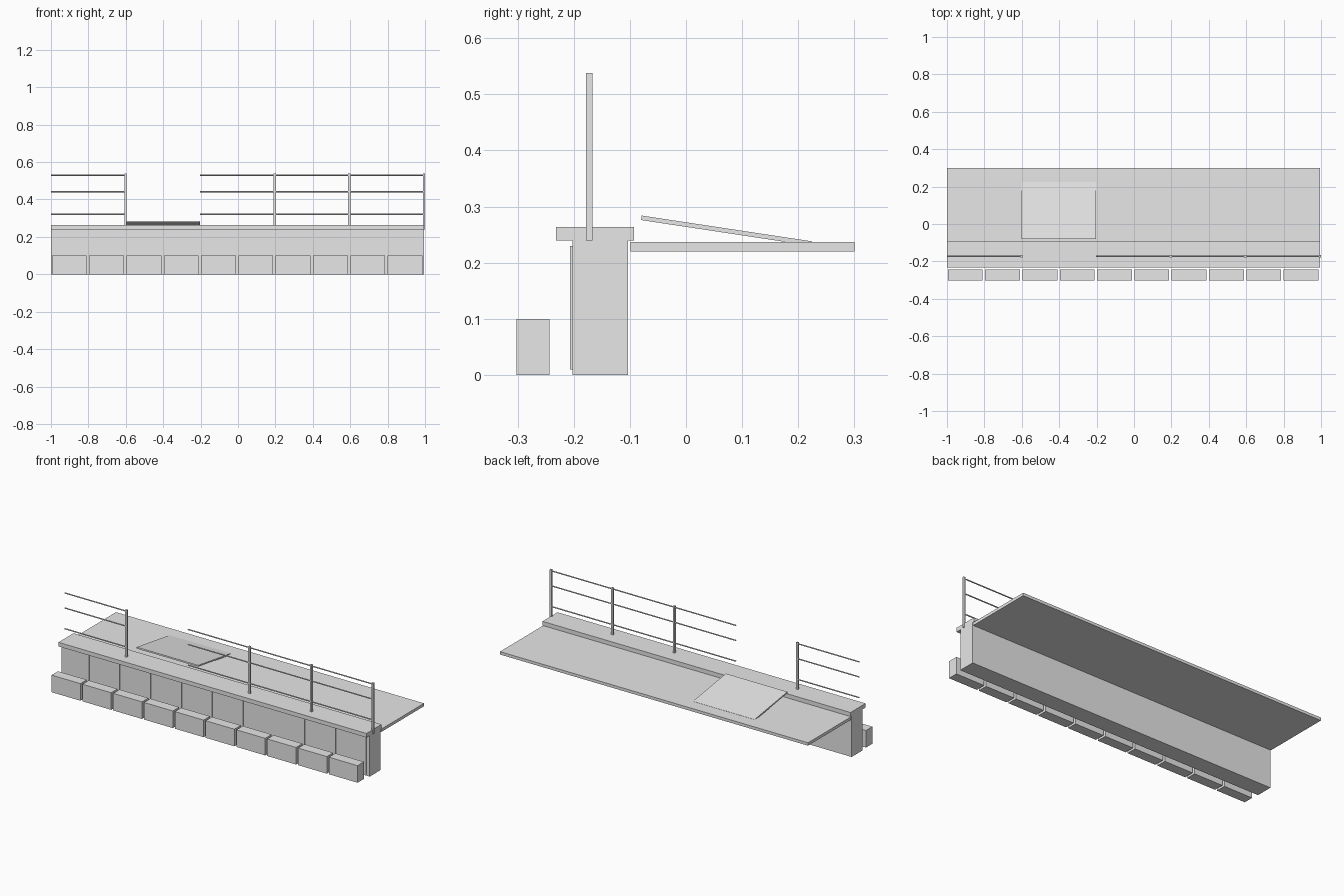
import bpy, bmesh, math

if "Cube" in bpy.data.objects:
    bpy.data.objects.remove(bpy.data.objects["Cube"])

# One plain grey for the whole model
grey = bpy.data.materials.new("plain_grey")
grey.diffuse_color = (0.8, 0.8, 0.8, 1)
grey.use_nodes = True
grey.node_tree.nodes["Principled BSDF"].inputs["Base Color"].default_value = grey.diffuse_color

PITCH = 0.1994            # length of one module
X0, X1 = -1.0, 0.994      # ends of the wall


def finish(name, bm):
    bmesh.ops.recalc_face_normals(bm, faces=bm.faces)
    mesh = bpy.data.meshes.new(name)
    bm.to_mesh(mesh)
    bm.free()
    mesh.materials.append(grey)
    obj = bpy.data.objects.new(name, mesh)
    bpy.context.collection.objects.link(obj)
    return obj


def extrude_profile(name, points, x0, x1):
    """Extrude a closed (y, z) profile along x."""
    bm = bmesh.new()
    face = bm.faces.new([bm.verts.new((x0, y, z)) for y, z in points])
    out = bmesh.ops.extrude_face_region(bm, geom=[face])
    verts = [v for v in out["geom"] if isinstance(v, bmesh.types.BMVert)]
    bmesh.ops.translate(bm, verts=verts, vec=(x1 - x0, 0, 0))
    return finish(name, bm)


def box(name, x0, x1, y0, y1, z0, z1):
    return extrude_profile(name, [(y0, z0), (y1, z0), (y1, z1), (y0, z1)], x0, x1)


# Long wall, its cap and the deck behind it
box("wall", X0, X1, -0.202, -0.103, 0, 0.24)
box("wall_cap", X0, X1, -0.232, -0.093, 0.24, 0.264)
box("deck_slab", X0, X1, -0.099, 0.30, 0.22, 0.237)

# Kerb blocks and thin facing panels, one per module
for i in range(10):
    x = X0 + i * PITCH
    box(f"kerb_block_{i + 1}", x + 0.005, x + 0.191, -0.302, -0.243, 0, 0.10)
    box(f"facing_panel_{i + 1}", x + 0.02, x + 0.18, -0.207, -0.2025, 0.01, 0.23)

# Railing posts
for i in (2, 6, 8, 10):
    x = X0 + i * PITCH
    box(f"railing_post_{i}", x - 0.006, x + 0.006, -0.178, -0.167, 0.24, 0.538)

# Rails, leaving a gap at the ramp
for z in (0.321, 0.442, 0.53):
    for side, a, b in (("left", 0, 2), ("right", 4, 10)):
        ring = [(-0.1725 + 0.0035 * math.cos(k * math.pi / 4),
                 z + 0.0035 * math.sin(k * math.pi / 4)) for k in range(8)]
        extrude_profile(f"rail_{side}_{round(z * 100)}", ring,
                        X0 + a * PITCH, X0 + b * PITCH)

# Tilted access ramp resting on the deck
extrude_profile("ramp", [(-0.08, 0.276), (0.224, 0.230), (0.225, 0.238), (-0.079, 0.284)],
                X0 + 2 * PITCH, X0 + 4 * PITCH)
